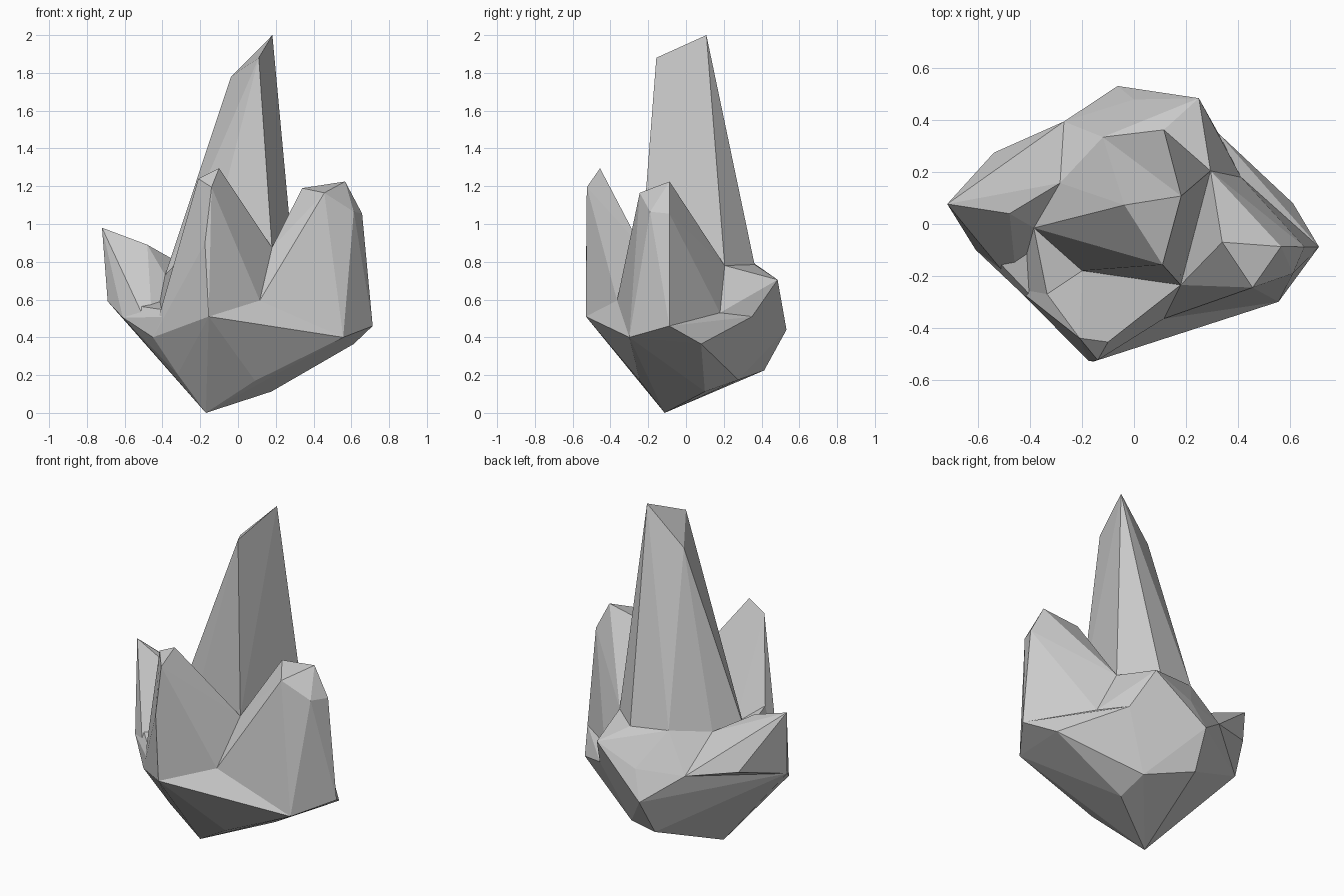
import bpy, bmesh

if "Cube" in bpy.data.objects:
    bpy.data.objects.remove(bpy.data.objects["Cube"])

# Corner points shared by neighbouring facets
FRONT_NOSE = (-.155, -.53, .51)
FRONT_LEFT = (-.45, -.25, .40)
FRONT_VALLEY = (.115, -.365, .595)
FRONT_RIGHT = (.557, -.30, .40)
RIGHT = (.713, -.088, .46)
RIGHT_BACK = (.413, .18, .53)
BACK_RIGHT = (.325, .35, .51)
BACK = (-.063, .532, .44)
BACK_LEFT = (-.27, .395, .60)
LEFT_BACK = (-.54, .275, .65)
LEFT = (-.69, .03, .59)
LEFT_LOW = (-.61, -.10, .505)
# Ring of points around the foot of the tall spire
SPIRE_FR = (.18, -.235, .875)
SPIRE_R = (.295, .205, .78)
SPIRE_BR = (.115, .363, .785)
SPIRE_B = (-.12, .335, .81)
SPIRE_L = (-.285, .158, .78)
SPIRE_FL = (-.386, -.015, .73)
SPIRE_F = (-.20, -.18, .68)
NOTCH = (-.335, -.27, .785)
CORE = (0, 0, .40)


def facet_block(name, points):
    """Flat-faced stone: the convex hull of its corner points."""
    bm = bmesh.new()
    for p in points:
        bm.verts.new(p)
    res = bmesh.ops.convex_hull(bm, input=bm.verts[:])
    junk = {v for v in res["geom_interior"] + res["geom_unused"]
            if isinstance(v, bmesh.types.BMVert)}
    bmesh.ops.delete(bm, geom=list(junk), context='VERTS')
    bmesh.ops.recalc_face_normals(bm, faces=bm.faces[:])
    me = bpy.data.meshes.new(name)
    bm.to_mesh(me)
    bm.free()
    ob = bpy.data.objects.new(name, me)
    bpy.context.collection.objects.link(ob)
    return ob


# Rock base tapering to a point underneath
facet_block("rock_base", [
    (-.17, -.113, 0), (.177, .10, .113), (.166, .277, .175),
    (-.085, .414, .225), (.09, -.245, .17), (-.32, -.19, .205),
    (.613, .08, .365), FRONT_NOSE, FRONT_LEFT, FRONT_VALLEY, FRONT_RIGHT,
    RIGHT, RIGHT_BACK, BACK_RIGHT, BACK, BACK_LEFT, LEFT, LEFT_LOW])

# Low shoulder behind the spire
facet_block("back_shoulder", [
    (.25, .485, .705), (0, .48, .605), BACK, BACK_LEFT, SPIRE_L, SPIRE_B,
    SPIRE_BR, SPIRE_R, RIGHT_BACK, BACK_RIGHT, CORE])

# Tall central spire
facet_block("main_crystal", [
    (.182, .108, 2), (.11, -.157, 1.88), (-.037, .073, 1.78),
    SPIRE_FR, SPIRE_R, SPIRE_BR, SPIRE_B, SPIRE_L, SPIRE_FL, SPIRE_F, CORE])

# Front crystal
facet_block("front_crystal", [
    (-.10, -.455, 1.295), (-.14, -.525, 1.195), (-.21, -.44, 1.24),
    (-.175, -.528, .90), FRONT_NOSE, FRONT_LEFT, FRONT_VALLEY,
    SPIRE_FR, SPIRE_F, NOTCH])

# Right crystal
facet_block("right_crystal", [
    (.34, -.07, 1.19), (.567, -.087, 1.225), (.457, -.245, 1.165),
    (.613, -.19, 1.065), (.657, -.088, 1.055),
    RIGHT, FRONT_RIGHT, FRONT_VALLEY, SPIRE_FR, SPIRE_R, RIGHT_BACK])

# Left crystal
facet_block("left_crystal", [
    (-.72, .077, .98), (-.48, .04, .89), LEFT, LEFT_LOW, LEFT_BACK,
    BACK_LEFT, FRONT_LEFT, SPIRE_FL, SPIRE_L])

# Small facet bridging the front and left crystals
facet_block("front_left_notch", [FRONT_LEFT, NOTCH, SPIRE_FL, SPIRE_F, CORE])
